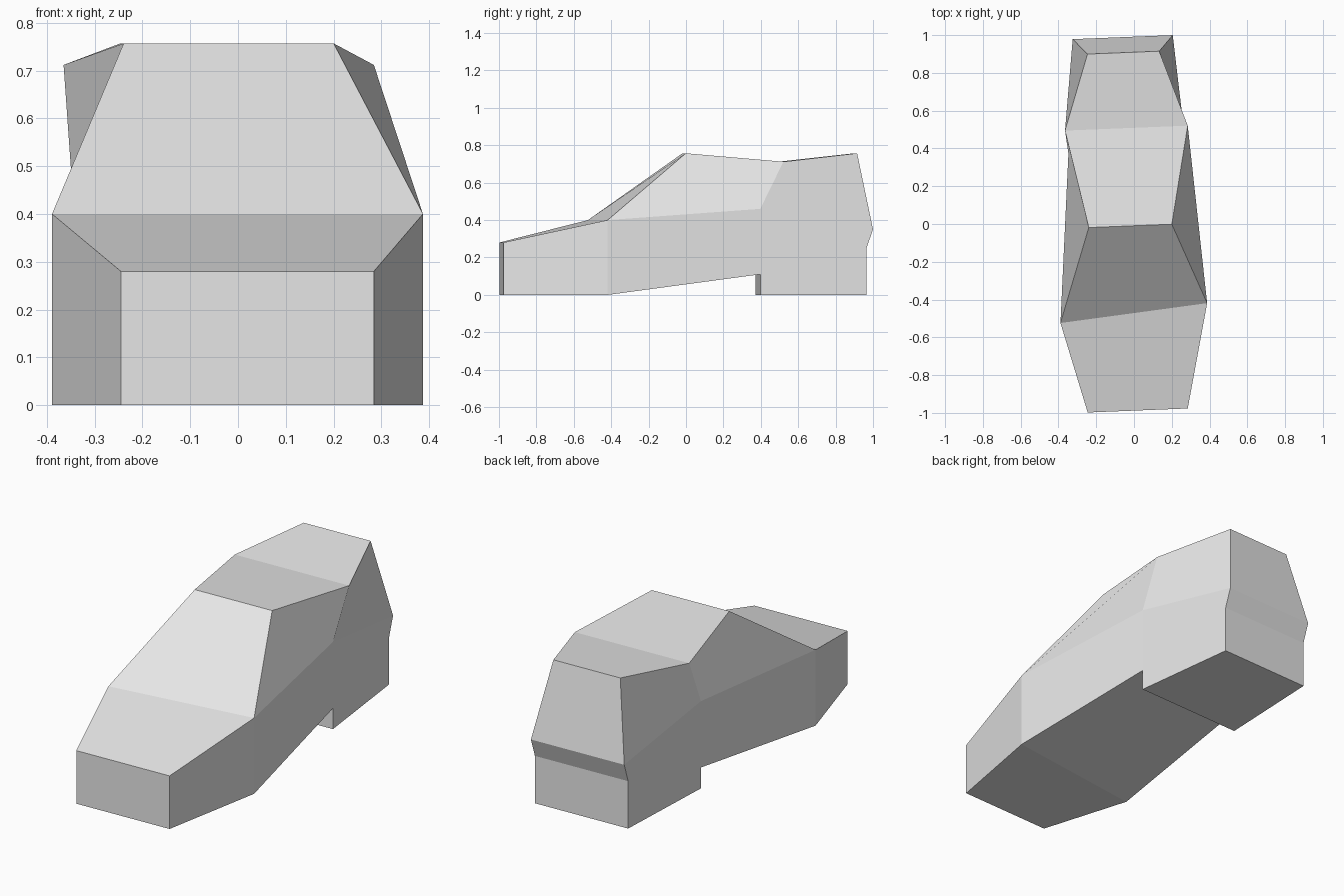
import bpy, bmesh, math
from mathutils import Matrix

cube = bpy.data.objects.get("Cube")
if cube:
    bpy.data.objects.remove(cube, do_unlink=True)

# One plain colour
grey = bpy.data.materials.new("light_grey")
grey.use_nodes = True
colour = (0.8, 0.8, 0.8, 1)
grey.diffuse_color = colour
grey.node_tree.nodes["Principled BSDF"].inputs["Base Color"].default_value = colour

# Closed outline: name -> half width, y, z, sideways skew
outline = {
    "nose_bottom": (.265, -.988, 0, 0),
    "nose_top": (.265, -.988, .28, 0),
    "shoulder": (.39, -.472, .4, .037),
    "roof_front": (.22, -.01, .757, 0),
    "roof_dip": (.325, .508, .712, 0),
    "roof_rear": (.19, .908, .757, 0),
    "tail_ridge": (.265, .99, .35, 0),
    "tail_step": (.265, .955, .25, 0),
    "tail_bottom": (.265, .955, 0, 0),
    "leg_bottom": (.312, .385, 0, 0),
    "leg_top": (.312, .385, .11, 0),
    "sill": (.39, -.472, 0, .037),
}
belt = (.312, .385, .46, 0)

# Side panels, named by their corners
panels = [
    ("nose_bottom", "sill", "shoulder", "nose_top"),
    ("shoulder", "belt", "roof_dip", "roof_front"),
    ("sill", "leg_top", "belt", "shoulder"),
    ("belt", "tail_ridge", "roof_rear", "roof_dip"),
    ("leg_top", "leg_bottom", "tail_bottom", "tail_step", "tail_ridge", "belt"),
]

bm = bmesh.new()
sides = []
for sign in (-1, 1):
    sides.append({name: bm.verts.new((sign * h, y + sign * skew, z))
                  for name, (h, y, z, skew) in {**outline, "belt": belt}.items()})
left, right = sides

# Bands across the body: hood, windscreen, roof, tail and underside
names = list(outline)
for a, b in zip(names, names[1:] + names[:1]):
    bm.faces.new((left[a], right[a], right[b], left[b]))

# Mirrored sides
for panel in panels:
    bm.faces.new([right[n] for n in panel])
    bm.faces.new([left[n] for n in reversed(panel)])

# Slight turn of the whole body
bmesh.ops.transform(bm, verts=bm.verts, matrix=Matrix.Translation((-.02, 0, 0))
                    @ Matrix.Rotation(math.radians(2.3), 4, "Z"))
bmesh.ops.recalc_face_normals(bm, faces=bm.faces)

mesh = bpy.data.meshes.new("car_body")
bm.to_mesh(mesh)
bm.free()
mesh.materials.append(grey)
body = bpy.data.objects.new("car_body", mesh)
bpy.context.collection.objects.link(body)
